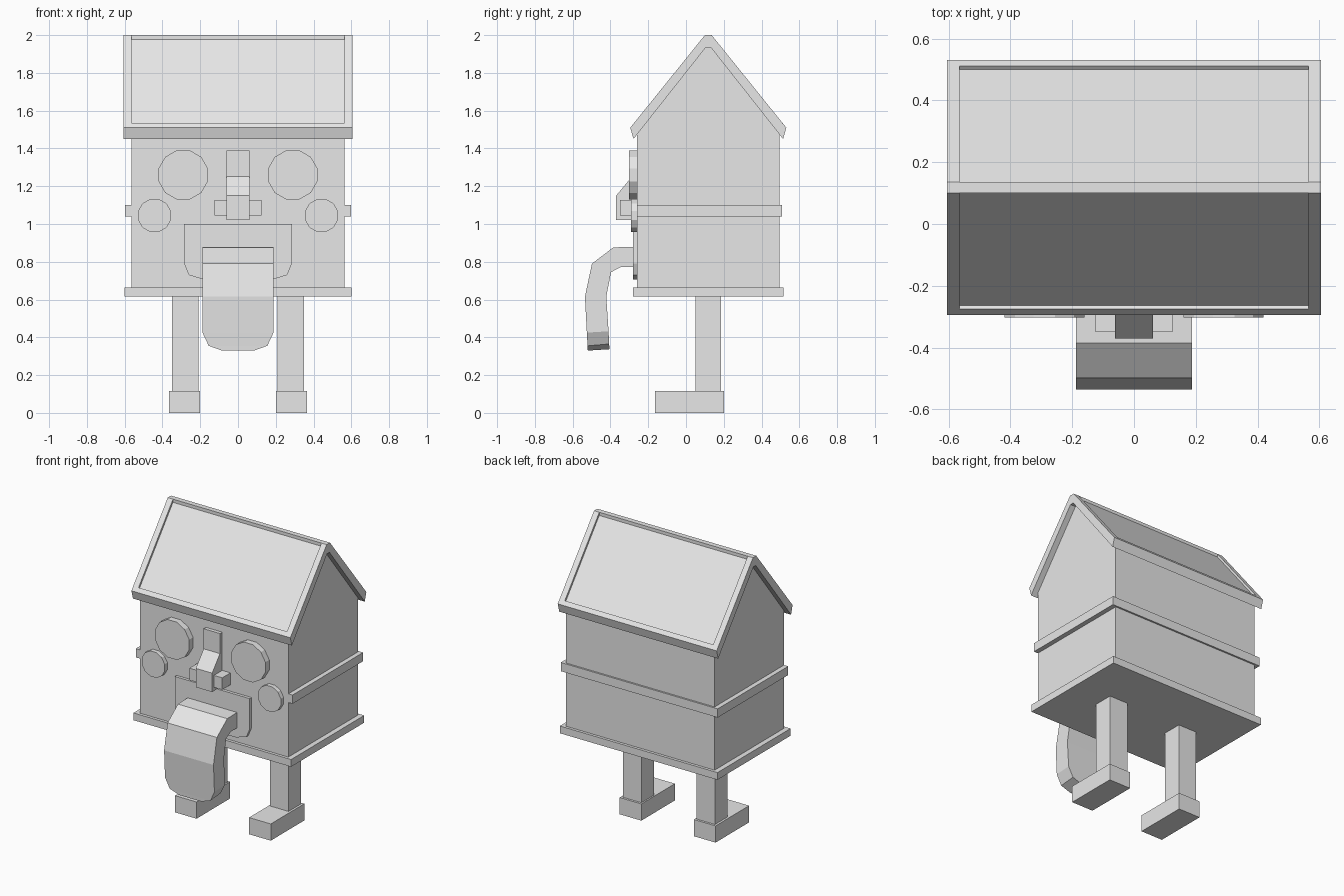
import bpy, bmesh, math

cube = bpy.data.objects.get("Cube")
if cube:
    bpy.data.objects.remove(cube)

grey = bpy.data.materials.new("plain grey")
grey.use_nodes = True
grey.diffuse_color = (0.8, 0.8, 0.8, 1)
grey.node_tree.nodes["Principled BSDF"].inputs["Base Color"].default_value = (0.8, 0.8, 0.8, 1)


def loft(name, rings):
    """Closed skin through a list of rings with equal point counts."""
    bm = bmesh.new()
    loops = [[bm.verts.new(p) for p in ring] for ring in rings]
    for a, b in zip(loops, loops[1:]):
        for i in range(len(a)):
            j = (i + 1) % len(a)
            bm.faces.new((a[i], a[j], b[j], b[i]))
    bm.faces.new(loops[0])
    bm.faces.new(loops[-1])
    bmesh.ops.recalc_face_normals(bm, faces=bm.faces)
    mesh = bpy.data.meshes.new(name)
    bm.to_mesh(mesh)
    bm.free()
    mesh.materials.append(grey)
    obj = bpy.data.objects.new(name, mesh)
    bpy.context.collection.objects.link(obj)
    return obj


def prism_x(name, profile, x0, x1):
    return loft(name, [[(x, y, z) for y, z in profile] for x in (x0, x1)])


def prism_y(name, outline, y0, y1):
    return loft(name, [[(x, y, z) for x, z in outline] for y in (y0, y1)])


def box(name, x0, x1, y0, y1, z0, z1):
    return prism_x(name, [(y0, z0), (y1, z0), (y1, z1), (y0, z1)], x0, x1)


def disc(name, x, z, radius, y0, y1, sides=12):
    r = radius / math.cos(math.pi / sides)
    angles = [(i + 0.5) * math.tau / sides for i in range(sides)]
    return prism_y(name, [(x + r * math.cos(a), z + r * math.sin(a)) for a in angles], y0, y1)


MID = 0.118  # ridge position in y


def mirrored(half):
    """Complete a symmetric gable profile from its front half."""
    return half + [(2 * MID - y, z) for y, z in reversed(half)]


# House body, floor slab and side band
body = mirrored([(-0.26, 0.64), (-0.26, 1.475), (0.103, 1.94)])
prism_x("body", body, -0.565, 0.565)
box("floor_slab", -0.6, 0.6, -0.28, 0.515, 0.615, 0.665)
box("side_band", -0.597, 0.597, -0.259, 0.508, 1.04, 1.1)

# Roof with sunken panels between two raised gable trims
under = [(0.105, 1.935), (-0.278, 1.45), (-0.295, 1.51)]
sunken = under + [(-0.275, 1.535), (-0.264, 1.526), (0.1, 1.978), (0.1, 2.0)]
raised = under + [(0.1, 2.0)]
prism_x("roof", mirrored(sunken), -0.565, 0.565)
for side, s in (("left", 1), ("right", -1)):
    prism_x(side + "_gable_trim", mirrored(raised), s * 0.565, s * 0.605)

# Eyes, cheeks, legs and feet
for side, s in (("left", 1), ("right", -1)):
    disc(side + "_eye", s * 0.29, 1.26, 0.13, -0.302, -0.25)
    disc(side + "_cheek", s * 0.442, 1.045, 0.087, -0.29, -0.25)
    box(side + "_leg", s * 0.21, s * 0.35, 0.05, 0.185, 0.1, 0.63)
    box(side + "_foot", s * 0.2, s * 0.365, -0.165, 0.2, 0, 0.115)

# Nose
nose = [(-0.25, 1.39), (-0.285, 1.39), (-0.285, 1.252), (-0.37, 1.15), (-0.37, 1.02), (-0.25, 1.02)]
prism_x("nose", nose, -0.062, 0.062)
box("nostrils", -0.125, 0.125, -0.35, -0.25, 1.045, 1.127)

# Mouth plate
mouth = [(0.285, 1.0), (0.285, 0.79), (0.26, 0.73), (0.18, 0.705)]
prism_y("mouth", mouth + [(-x, z) for x, z in reversed(mouth)], -0.28, -0.25)

# Tongue: upper edge, lower edge and half width along its length
sections = [
    ((-0.26, 0.88), (-0.26, 0.772), 0.188),
    ((-0.385, 0.876), (-0.345, 0.772), 0.188),
    ((-0.498, 0.79), (-0.397, 0.745), 0.188),
    ((-0.535, 0.615), (-0.422, 0.615), 0.188),
    ((-0.525, 0.425), (-0.41, 0.432), 0.188),
    ((-0.521, 0.355), (-0.407, 0.365), 0.155),
    ((-0.52, 0.33), (-0.405, 0.337), 0.085),
]
loft("tongue", [[(-w, *o), (w, *o), (w, *i), (-w, *i)] for o, i, w in sections])
